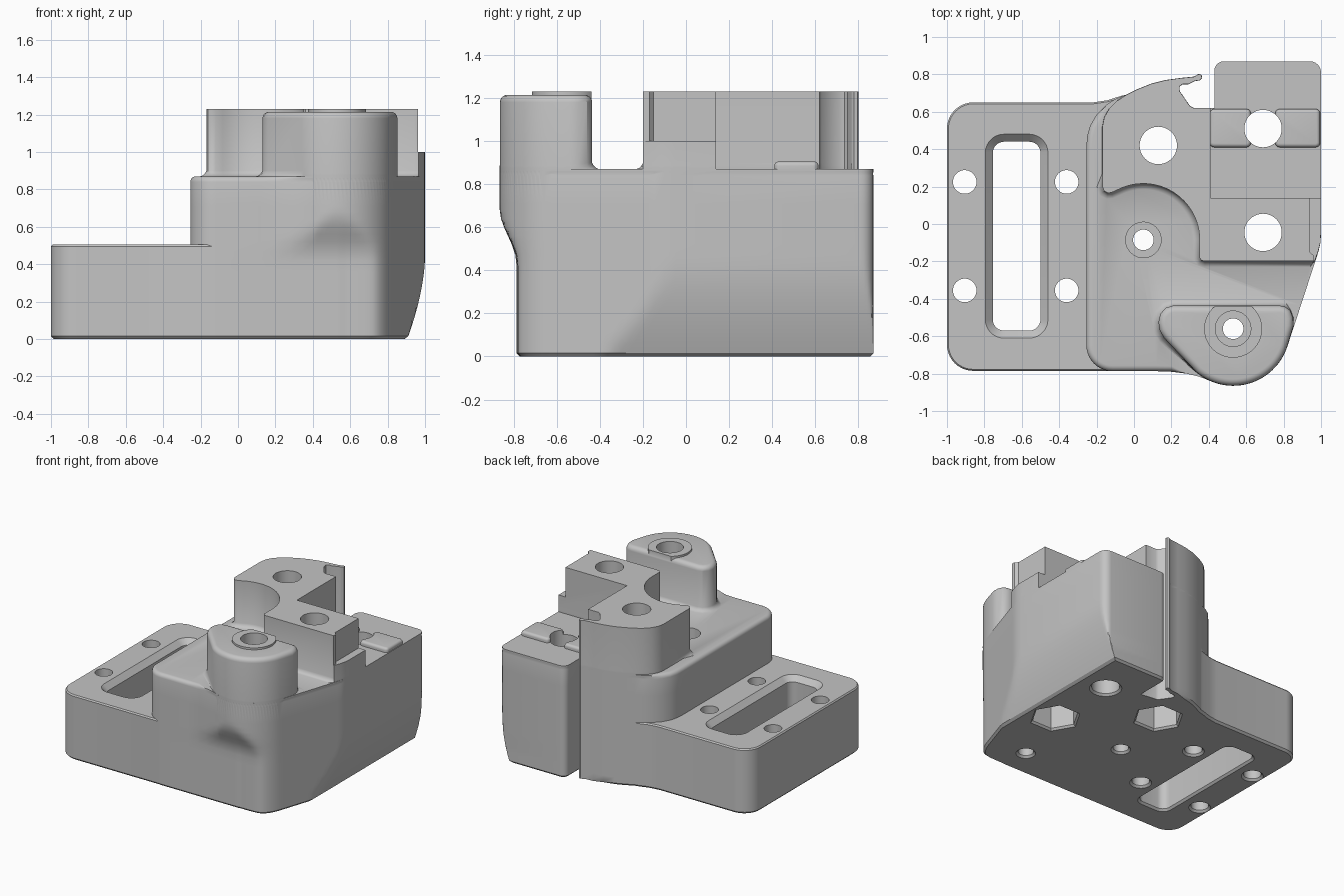
import bpy, bmesh, math
from mathutils import Vector

if "Cube" in bpy.data.objects:
    bpy.data.objects.remove(bpy.data.objects["Cube"])

grey = bpy.data.materials.new("plain_grey")
grey.diffuse_color = (0.55, 0.55, 0.55, 1)
grey.use_nodes = True
grey.node_tree.nodes["Principled BSDF"].inputs["Base Color"].default_value = grey.diffuse_color


def arc(cx, cy, r, a0, a1, n):
    return [(cx + r * math.cos(math.radians(a0 + (a1 - a0) * i / n)),
             cy + r * math.sin(math.radians(a0 + (a1 - a0) * i / n))) for i in range(n + 1)]


def circle(cx, cy, r, n=40):
    return arc(cx, cy, r, 0, 360, n)[:-1]


def round_rect(x0, x1, y0, y1, r):
    return (arc(x1 - r, y0 + r, r, -90, 0, 7) + arc(x1 - r, y1 - r, r, 0, 90, 7)
            + arc(x0 + r, y1 - r, r, 90, 180, 7) + arc(x0 + r, y0 + r, r, 180, 270, 7))


def loft(name, outline, rows, weight=None, limit=None):
    """Stack a counterclockwise outline; each row is (z, offset). Weight scales the offset per point."""
    bm = bmesh.new()
    rings = []
    pts = [Vector(p) for p in outline]
    for z, off in rows:
        ring = []
        for i, p in enumerate(pts):
            a = (p - pts[i - 1]).normalized()
            b = (pts[(i + 1) % len(pts)] - p).normalized()
            na, nb = Vector((a.y, -a.x)), Vector((b.y, -b.x))
            d = (na + nb) / max(0.5, 1 + na.dot(nb))
            w = weight(p.x, p.y, z) if weight and abs(off) > 0.002 else 1
            q = p + d * off * w
            if limit:
                q = limit(q, z)
            ring.append(bm.verts.new((q.x, q.y, z)))
        rings.append(ring)
    n = len(outline)
    for lo, hi in zip(rings, rings[1:]):
        for i in range(n):
            j = (i + 1) % n
            bm.faces.new((lo[i], lo[j], hi[j], hi[i]))
    bm.faces.new(rings[0][::-1])
    bm.faces.new(rings[-1])
    me = bpy.data.meshes.new(name)
    bm.to_mesh(me)
    bm.free()
    me.materials.append(grey)
    ob = bpy.data.objects.new(name, me)
    bpy.context.collection.objects.link(ob)
    return ob


def rounded_top(z, r, base=0.0):
    return [(z - r + r * math.sin(t), base - r + r * math.cos(t))
            for t in [math.pi / 2 * k / 5 for k in range(6)]]


def combine(target, other, op):
    mod = target.modifiers.new(op, 'BOOLEAN')
    mod.operation, mod.solver, mod.object = op, 'EXACT', other
    bpy.context.view_layer.objects.active = target
    bpy.ops.object.modifier_apply(modifier=mod.name)
    bpy.data.objects.remove(other, do_unlink=True)


# shared outline pieces: hooked clip at the back, slanted right wall
hook = [(0.32, 0.62), (0.30, 0.63), (0.245, 0.71), (0.243, 0.735), (0.26, 0.747), (0.29, 0.747),
        (0.325, 0.764), (0.35, 0.767), (0.364, 0.78), (0.362, 0.797), (0.345, 0.802),
        (0.32, 0.788), (0.25, 0.781), (0.17, 0.77), (0.09, 0.75), (0.02, 0.722), (-0.04, 0.692)]
slant = [(0.819 + 0.168 * i / 16, -0.658 + 0.513 * i / 16) for i in range(1, 17)]
right_corner = [(0.997, -0.10), (1.0, -0.05)]

# main body: bulged front and tucked-in right side
body_outline = (arc(0.53, -0.56, 0.305, 245, 341, 24) + slant + right_corner
                + arc(0.94, 0.81, 0.06, 0, 90, 6) + arc(0.48, 0.82, 0.05, 90, 180, 6)
                + [(0.43, 0.62)] + hook
                + [(-0.1, 0.668), (-0.15, 0.635), (-0.20, 0.585), (-0.235, 0.525), (-0.25, 0.47),
                   (-0.255, 0.41)]
                + arc(-0.115, -0.647, 0.14, 180, 270, 10)
                + [(0.12, -0.787), (0.2, -0.790), (0.28, -0.80), (0.345, -0.815)])
body_rows = [(0, -0.015), (0.015, 0), (0.06, 0), (0.12, 0), (0.18, 0), (0.24, 0), (0.30, 0),
             (0.36, 0), (0.42, 0), (0.47, 0), (0.52, 0), (0.56, 0), (0.60, 0), (0.64, 0),
             (0.68, 0), (0.71, 0)]


def body_limit(q, z):
    t = min(1, max(0, (z - 0.43) / 0.26))
    t = t * t * (3 - 2 * t)
    inset = max(0, 0.015 - z)
    front = -0.787 - 0.08 * t + inset
    right = 1.0 - 0.095 * max(0, 1 - z / 0.44) ** 1.7 - inset
    y = max(q.y, front)
    if q.x > 0.55:  # soft corner where the flat front meets the side
        y = (q.y + front + math.hypot(q.y - front, 0.03 * (1 - t))) / 2
    return Vector((min(q.x, right), y))


def body_weight(x, y, z):
    if z < 0.1:
        return 0 if y > 0.6 and 0.2 < x < 0.42 else 1
    return 1 if x < 0.25 and y < 0.6 else 0


body = loft("mount_body", body_outline, body_rows + rounded_top(0.87, 0.03), body_weight, body_limit)

# slotted side plate
plate_outline = ([(0, -0.785), (0, 0.70), (-0.07, 0.685), (-0.14, 0.662), (-0.22, 0.65)]
                 + arc(-0.86, 0.51, 0.14, 90, 180, 10) + arc(-0.86, -0.645, 0.14, 180, 270, 10))
combine(body, loft("side_plate", plate_outline,
                   [(0, -0.015), (0.015, 0), (0.495, 0), (0.505, -0.008)]), 'UNION')

# upper block with a curved cutaway and clip
flare = [(0.84, 0.03), (0.87, 0.03), (0.876, 0.017), (0.885, 0.007), (0.90, -0.001)]
upper_outline = ([(0.38, -0.2), (0.94, -0.2), (0.966, -0.2), (0.986, -0.145)] + right_corner
                 + [(1.0, 0.14), (0.41, 0.14), (0.41, 0.62)] + hook
                 + [(-0.09, 0.66), (-0.135, 0.615), (-0.16, 0.57), (-0.17, 0.52), (-0.17, 0.27),
                    (-0.17, 0.2), (-0.16, 0.175), (-0.14, 0.165), (-0.12, 0.167)]
                 + arc(0.05, -0.085, 0.30, 116, 0, 24) + [(0.35, -0.18), (0.36, -0.195)])
upper = loft("upper_block", upper_outline, [(0.75, -0.001)] + flare + [(1.23, -0.001)],
             lambda x, y, z: 1 if x < 0.95 and y < 0.25 and not (x > 0.4 and y > 0) else 0)
combine(upper, loft("step_cutter", [(0.962, -0.3), (1.1, -0.3), (1.1, 0.16), (0.94, 0.16),
                                    (0.94, -0.15), (0.962, -0.17)],
                    [(1.0, 0), (1.3, 0)]), 'DIFFERENCE')
combine(body, upper, 'UNION')

# front post with raised collar
post_outline = (arc(0.53, -0.56, 0.305, 230, 341, 28)
                + [(0.853, -0.545), (0.852, -0.50), (0.835, -0.46), (0.81, -0.442), (0.78, -0.435),
                   (0.21, -0.435), (0.17, -0.447), (0.14, -0.48), (0.13, -0.525), (0.137, -0.57),
                   (0.16, -0.61)])


def post_weight(x, y, z):
    if z > 1:
        return 1
    return 0 if y < -0.65 else min(1, max(0, (0.84 - x) / 0.06))


combine(body, loft("front_post", post_outline,
                   [(0.75, -0.001)] + flare + rounded_top(1.215, 0.035, -0.001), post_weight), 'UNION')
collar = [(x, min(y, -0.438)) for x, y in arc(0.53, -0.56, 0.155, 128, 412, 40)]
combine(body, loft("post_collar", collar, [(1.1, 0), (1.23, 0)]), 'UNION')

# raised pads either side of the rear hole
for x0, x1 in ((0.405, 0.625), (0.755, 0.995)):
    combine(body, loft("rear_pad", round_rect(x0, x1, 0.41, 0.615, 0.025),
                       [(0.8, 0)] + rounded_top(0.905, 0.02)), 'UNION')

# through holes with flared bottoms
hole_rows = [(-0.02, 0.035), (0.015, 0), (1.4, 0)]
for x, y, r in ((0.13, 0.42, 0.1), (0.69, -0.045, 0.1), (0.69, 0.51, 0.1),
                (0.05, -0.085, 0.055), (0.53, -0.56, 0.055),
                (-0.905, 0.225, 0.063), (-0.36, 0.225, 0.063),
                (-0.905, -0.355, 0.063), (-0.36, -0.355, 0.063)):
    combine(body, loft("hole_cutter", circle(x, y, r), hole_rows), 'DIFFERENCE')

# counterbores and hexagonal nut pockets
for x, y, z in ((0.05, -0.085, 0.87), (0.53, -0.56, 1.23)):
    combine(body, loft("bore_cutter", circle(x, y, 0.095), [(z - 0.25, 0), (z + 0.1, 0)]), 'DIFFERENCE')
for x, y in ((0.13, 0.42), (0.69, -0.045)):
    combine(body, loft("nut_cutter", circle(x, y, 0.17, 6),
                       [(-0.02, 0.03), (0.015, 0), (0.3, 0)]), 'DIFFERENCE')

# long slot through the side plate
combine(body, loft("slot_cutter", round_rect(-0.755, -0.50, -0.57, 0.44, 0.06),
                   [(-0.02, 0.035), (0.015, 0), (0.465, 0), (0.52, 0.055)]), 'DIFFERENCE')

# smooth curved walls, keep edges crisp
bpy.ops.object.select_all(action='DESELECT')
body.select_set(True)
bpy.context.view_layer.objects.active = body
bpy.ops.object.shade_smooth_by_angle(angle=math.radians(30))
